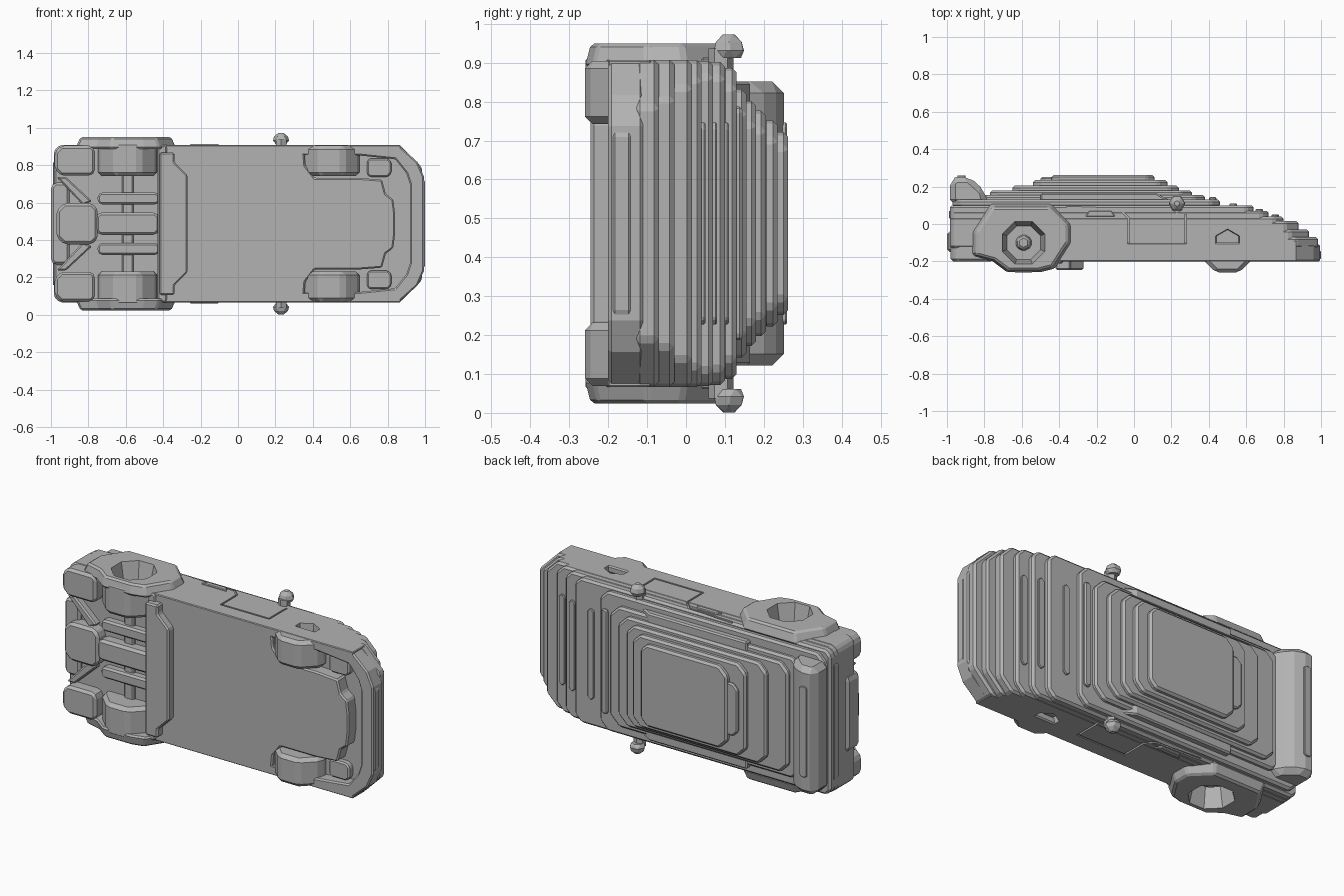
import bpy, bmesh, math

old = bpy.data.objects.get("Cube")
if old:
    bpy.data.objects.remove(old, do_unlink=True)

ZC = 0.487  # middle plane of the car, which lies on its side

grey = bpy.data.materials.new("plain grey")
grey.use_nodes = True
grey.diffuse_color = (0.45, 0.45, 0.45, 1)
grey.node_tree.nodes["Principled BSDF"].inputs["Base Color"].default_value = (0.45, 0.45, 0.45, 1)


def prism(name, pts, axis, lo, hi, bevel=0.008, taper=1.0):
    """Extrude a profile: axis 'y' takes (x, z from middle), axis 'z' takes (x, y)."""
    cx = sum(p[0] for p in pts) / len(pts)
    cv = sum(p[1] for p in pts) / len(pts)
    bm = bmesh.new()
    rings = []
    for level, k in ((lo, 1.0), (hi, taper)):
        ring = []
        for u, v in pts:
            u, v = cx + (u - cx) * k, cv + (v - cv) * k
            co = (u, level, ZC + v) if axis == 'y' else (u, v, ZC + level)
            ring.append(bm.verts.new(co))
        rings.append(ring)
    a, b = rings
    bm.faces.new(a)
    bm.faces.new(b)
    for i in range(len(pts)):
        j = (i + 1) % len(pts)
        bm.faces.new((a[i], a[j], b[j], b[i]))
    bmesh.ops.recalc_face_normals(bm, faces=bm.faces)
    mesh = bpy.data.meshes.new(name)
    bm.to_mesh(mesh)
    bm.free()
    ob = bpy.data.objects.new(name, mesh)
    bpy.context.collection.objects.link(ob)
    mesh.materials.append(grey)
    if bevel:
        mod = ob.modifiers.new("bevel", 'BEVEL')
        mod.width = bevel
        mod.segments = 1
        mod.limit_method = 'ANGLE'
    return ob


def plan(x0, x1, hw, back, front, mid=0.0):
    """Chamfered rectangle seen from the roof."""
    half = [(x0, hw - back), (x0 + back, hw), (x1 - front, hw), (x1, hw - front)]
    return [(x, mid + z) for x, z in half] + [(x, mid - z) for x, z in reversed(half)]


def ngon(x, y, r, n=8):
    turn = math.pi / n
    k = r / math.cos(turn)
    return [(x + k * math.cos(turn + i * 2 * turn), y + k * math.sin(turn + i * 2 * turn))
            for i in range(n)]


def cut(ob, cutter):
    mod = ob.modifiers.new("cut", 'BOOLEAN')
    mod.operation = 'DIFFERENCE'
    mod.solver = 'EXACT'
    mod.object = cutter


# Stepped body: top height, rear end, nose end, half width, nose chamfer
lower = [(-0.07, -0.985, 0.985, 0.42, 0.12), (-0.03, -0.985, 0.935, 0.42, 0.10),
         (0.015, -0.985, 0.88, 0.42, 0.07), (0.04, -0.985, 0.80, 0.42, 0.05),
         (0.07, -0.985, 0.72, 0.418, 0.04), (0.10, -0.985, 0.64, 0.415, 0.04)]
upper = [(0.13, -0.97, 0.46, 0.40, 0.05), (0.155, -0.83, 0.38, 0.345, 0.06),
         (0.18, -0.77, 0.31, 0.315, 0.06), (0.205, -0.65, 0.24, 0.29, 0.05),
         (0.235, -0.54, 0.18, 0.265, 0.05), (0.262, -0.44, 0.11, 0.235, 0.04)]
sides = []
for i, (top, x0, x1, hw, ch) in enumerate(lower):
    sides.append(prism(f"body_step_{i + 1}", plan(x0, x1, hw, 0.03, ch), 'y', -0.13, top, 0.012))
for i, (top, x0, x1, hw, ch) in enumerate(upper):
    prism(f"cabin_step_{i + 1}", plan(x0, x1, hw, 0.05, ch), 'y', top - 0.04, top, 0.012)

# Raised cowl, bonnet ribs and roof-side steps
prism("cowl_panel", plan(0.40, 0.44, 0.30, 0.01, 0.01), 'y', 0.12, 0.145)
for i, (x, y) in enumerate([(0.53, 0.1), (0.67, 0.07), (0.755, 0.04)]):
    prism(f"bonnet_rib_{i + 1}", plan(x - 0.02, x + 0.02, 0.26, 0.015, 0.015), 'y', y - 0.03, y + 0.01, 0.004)
prism("rear_roof_step", plan(-0.50, -0.3, 0.15, 0.03, 0.03), 'y', 0.2, 0.25)

# Flat underside plate, cut back around the front wheels
half = [(-0.40, 0.415), (0.35, 0.415), (0.36, 0.31), (0.41, 0.245), (0.64, 0.245),
        (0.77, 0.235), (0.79, 0.16), (0.83, 0.13), (0.84, 0.05)]
prism("underside_plate", half + [(x, -z) for x, z in reversed(half)], 'y', -0.2, -0.1)

# Nose rim surrounding the recess under the front end
outer = [(0.60, 0.42), (0.86, 0.42), (0.96, 0.33), (0.995, 0.25)]
inner = [(0.92, 0.21), (0.90, 0.27), (0.84, 0.345), (0.60, 0.37)]
rim = outer + [(x, -z) for x, z in reversed(outer)]
rim += [(x, -z) for x, z in reversed(inner)] + inner
prism("nose_rim", rim, 'y', -0.2, -0.11)
prism("front_bumper_lip", plan(0.93, 1.0, 0.26, 0.02, 0.03), 'y', -0.19, -0.14)

# Raised skid bar behind the plate
half = [(-0.42, 0.38), (-0.34, 0.38), (-0.34, 0.33), (-0.27, 0.26)]
prism("skid_bar", half + [(x, -z) for x, z in reversed(half)], 'y', -0.245, -0.15)
prism("rear_bulkhead", plan(-0.43, -0.38, 0.42, 0.01, 0.01), 'y', -0.21, -0.1)

# Parts on both flanks
fender = [(-0.87, -0.17), (-0.87, -0.04), (-0.77, 0.11), (-0.44, 0.11), (-0.33, 0.0),
          (-0.33, -0.10), (-0.42, -0.24), (-0.50, -0.26), (-0.68, -0.26), (-0.76, -0.2)]
sill = [(-0.40, -0.2), (0.87, -0.2), (0.87, -0.09), (-0.40, -0.09)]
door = [(-0.36, 0.085), (-0.08, 0.075), (-0.035, 0.03), (-0.035, -0.115), (0.28, -0.115), (0.28, 0.05)]
door_in = [(0.27, 0.05), (0.27, -0.105), (-0.025, -0.105), (-0.025, 0.034), (-0.076, 0.085), (-0.36, 0.095)]
for s, tag in ((1, "upper"), (-1, "lower")):
    flank = [prism(f"side_sill_{tag}", sill, 'z', s * 0.37, s * 0.42, 0.004)]
    flank.append(prism(f"rear_wheel_{tag}", ngon(-0.59, -0.1, 0.158), 'z', s * 0.255, s * 0.44, 0.02))
    flank.append(prism(f"rear_fender_{tag}", fender, 'z', s * 0.40, s * 0.463, 0.01, 0.9))
    flank.append(prism(f"front_wheel_{tag}", ngon(0.50, -0.11, 0.15), 'z', s * 0.255, s * 0.418, 0.02))
    cutters = [
        prism("rear_hub_cutter", ngon(-0.59, -0.1, 0.09), 'z', s * 0.35, s * 0.48, 0, 1.3),
        prism("front_hub_cutter", ngon(0.50, -0.1, 0.06, 6), 'z', s * 0.38, s * 0.45, 0, 1.1),
        prism("door_line_cutter", door + door_in, 'z', s * 0.408, s * 0.45, 0)]
    for c in cutters:
        c.hide_render = True
        c.hide_viewport = True
        c.display_type = 'WIRE'
        targets = sides + flank if "door" not in c.name else sides + flank[:1]
        for ob in targets:
            cut(ob, c)
    prism(f"rear_hub_{tag}", ngon(-0.59, -0.1, 0.045, 6), 'z', s * 0.33, s * 0.395, 0.01, 0.7)

    # Wing mirror on a short stalk
    prism(f"mirror_stalk_{tag}", ngon(0.23, 0.09, 0.028, 6), 'z', s * 0.38, s * 0.45, 0)
    prism(f"mirror_{tag}", ngon(0.23, 0.11, 0.047, 6), 'z', s * 0.425, s * 0.486, 0.02, 0.7)
    # Scoop ahead of the fender, and cabin-side ledge
    prism(f"side_scoop_{tag}", [(-0.26, 0.04), (-0.24, 0.07), (-0.12, 0.07), (-0.10, 0.04)],
          'z', s * 0.40, s * 0.426, 0.004)
    prism(f"window_ledge_{tag}", [(-0.5, 0.12), (-0.5, 0.165), (0.12, 0.165), (0.2, 0.12)],
          'z', s * 0.3, s * 0.365)

    # Underside blocks and struts at the rear corners
    prism(f"rear_corner_block_{tag}", plan(-0.98, -0.765, 0.08, 0.035, 0.02, s * 0.337),
          'y', -0.2, -0.1, 0.015)
    prism(f"rear_strut_{tag}", plan(-0.75, -0.42, 0.032, 0.015, 0.015, s * 0.135),
          'y', -0.175, -0.1, 0.012)
    prism(f"diagonal_strut_{tag}", [(-0.97, s * 0.25), (-0.92, s * 0.25), (-0.78, s * 0.12),
                                    (-0.83, s * 0.10)], 'y', -0.17, -0.1)
    # Brackets in the nose recess
    prism(f"nose_bracket_{tag}", plan(0.69, 0.82, 0.05, 0.015, 0.02, s * 0.30), 'y', -0.165, -0.1)
    prism(f"inner_arch_{tag}", plan(0.35, 0.65, 0.02, 0.01, 0.01, s * 0.40), 'y', -0.2, -0.1)

# Rear centre block, axle, bumper and tail bar
prism("rear_centre_block", plan(-0.97, -0.75, 0.11, 0.04, 0.03), 'y', -0.2, -0.1, 0.015)
prism("rear_axle", plan(-0.76, -0.42, 0.06, 0.02, 0.02), 'y', -0.195, -0.1, 0.015)
prism("rear_cross_bar", plan(-0.62, -0.56, 0.30, 0.01, 0.01), 'y', -0.15, -0.09)
prism("rear_bumper", plan(-1.0, -0.9, 0.22, 0.02, 0.02), 'y', -0.15, -0.04, 0.015)
prism("tail_bar", plan(-0.99, -0.92, 0.33, 0.005, 0.005), 'y', 0.03, 0.07, 0.004)

# Rear wing rising from the tail
wing = [(-0.985, 0.1), (-0.985, 0.235), (-0.95, 0.252), (-0.88, 0.252), (-0.80, 0.18), (-0.78, 0.1)]
prism("rear_wing", wing, 'z', -0.365, 0.365, 0.03)
prism("wing_plate", plan(-0.945, -0.90, 0.26, 0.01, 0.01), 'y', 0.24, 0.259, 0.003)
